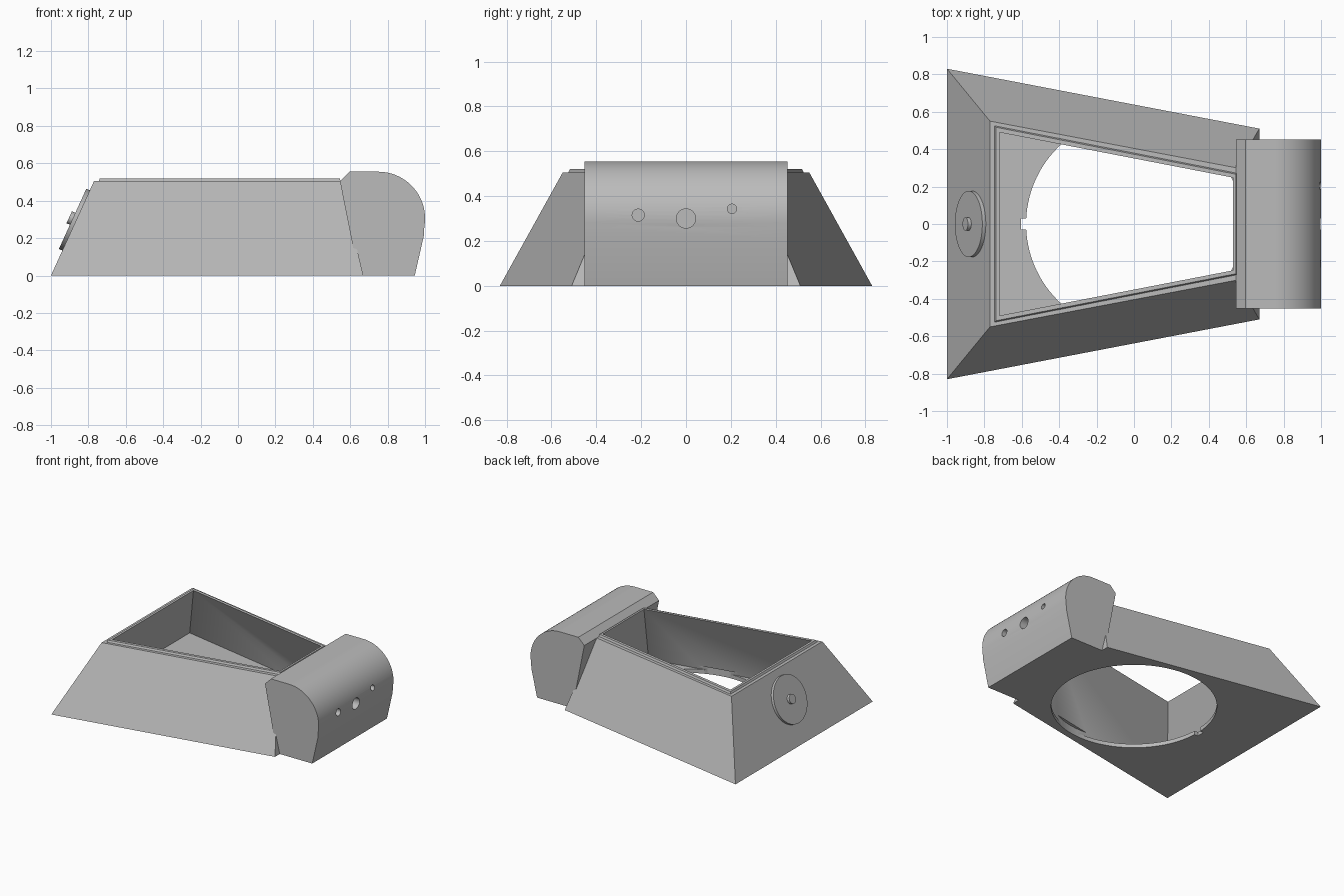
import bpy, bmesh, math
from mathutils import Vector, Matrix

if "Cube" in bpy.data.objects:
    bpy.data.objects.remove(bpy.data.objects["Cube"])

grey = bpy.data.materials.new("plain grey")
grey.use_nodes = True
colour = (0.5, 0.5, 0.5, 1)
grey.diffuse_color = colour
grey.node_tree.nodes["Principled BSDF"].inputs["Base Color"].default_value = colour


def finish(bm, name):
    bmesh.ops.recalc_face_normals(bm, faces=bm.faces)
    mesh = bpy.data.meshes.new(name)
    bm.to_mesh(mesh)
    bm.free()
    mesh.materials.append(grey)
    obj = bpy.data.objects.new(name, mesh)
    bpy.context.collection.objects.link(obj)
    return obj


def loft(rings, name):
    """Closed solid through a list of rings with equal point counts."""
    bm = bmesh.new()
    loops = [[bm.verts.new(p) for p in ring] for ring in rings]
    for a, b in zip(loops, loops[1:]):
        for i in range(len(a)):
            j = (i + 1) % len(a)
            bm.faces.new((a[i], a[j], b[j], b[i]))
    bm.faces.new(loops[0])
    bm.faces.new(loops[-1])
    return finish(bm, name)


def disc(name, centre, axis, radius, depth, sides=64):
    bm = bmesh.new()
    turn = Vector(axis).to_track_quat("Z", "Y").to_matrix().to_4x4()
    bmesh.ops.create_cone(bm, cap_ends=True, segments=sides, radius1=radius,
                          radius2=radius, depth=depth,
                          matrix=Matrix.Translation(centre) @ turn)
    return finish(bm, name)


def block(name, centre, size):
    bm = bmesh.new()
    bmesh.ops.create_cube(bm, size=1, matrix=Matrix.Translation(centre) @ Matrix.Diagonal((*size, 1)))
    return finish(bm, name)


def activate(obj):
    bpy.ops.object.select_all(action="DESELECT")
    obj.select_set(True)
    bpy.context.view_layer.objects.active = obj


def cut(target, cutter):
    mod = target.modifiers.new("cut", "BOOLEAN")
    mod.operation = "DIFFERENCE"
    mod.solver = "EXACT"
    mod.object = cutter
    activate(target)
    bpy.ops.object.modifier_apply(modifier=mod.name)
    bpy.data.objects.remove(cutter)


def smooth(obj):
    activate(obj)
    bpy.ops.object.shade_smooth_by_angle(angle=math.radians(30))


def trapezoid(x0, y0, x1, y1, z):
    return [(x0, -y0, z), (x1, -y1, z), (x1, y1, z), (x0, y0, z)]


# Hollow tapered housing with a raised rim and a thin floor
housing = loft([
    trapezoid(-1, 0.83, 0.67, 0.51, 0),
    trapezoid(-0.77, 0.55, 0.55, 0.30, 0.505),
    trapezoid(-0.745, 0.525, 0.548, 0.272, 0.505),
    trapezoid(-0.738, 0.517, 0.545, 0.266, 0.52),
    trapezoid(-0.72, 0.49, 0.53, 0.248, 0.52),
    trapezoid(-0.945, 0.765, 0.635, 0.455, 0.03),
], "housing")

# Round floor opening with a key notch
cut(housing, disc("floor_cutter", (0, 0, 0), (0, 0, 1), 0.577, 0.12, 128))
cut(housing, block("notch_cutter", (-0.575, 0, 0), (0.06, 0.06, 0.12)))
smooth(housing)

# Rounded end block
profile = [(0.645, 0), (0.545, 0.505), (0.595, 0.555)]
for i in range(25):
    a = math.radians(90 - 100 * i / 24)
    profile.append((0.75 + 0.25 * math.cos(a), 0.305 + 0.25 * math.sin(a)))
profile += [(0.993, 0.21), (0.945, 0)]
end_block = loft([[(x, y, z) for x, z in profile] for y in (-0.452, 0.452)], "end_block")

# Port holes in the end block
for y, z, r in ((-0.213, 0.315, 0.027), (0, 0.30, 0.043), (0.205, 0.343, 0.021)):
    cut(end_block, disc("port_cutter", (1, y, z), (1, 0, 0), r, 0.2, 32))
smooth(end_block)

# Dial and its centre boss on the sloping end
normal = Vector((-0.505, 0, 0.23)).normalized()
seat = Vector((-0.866, 0, 0.295))
for name, radius, height in (("dial", 0.177, 0.02), ("dial_boss", 0.035, 0.04)):
    smooth(disc(name, seat + normal * (height / 2 - 0.005), normal, radius, height + 0.01))
